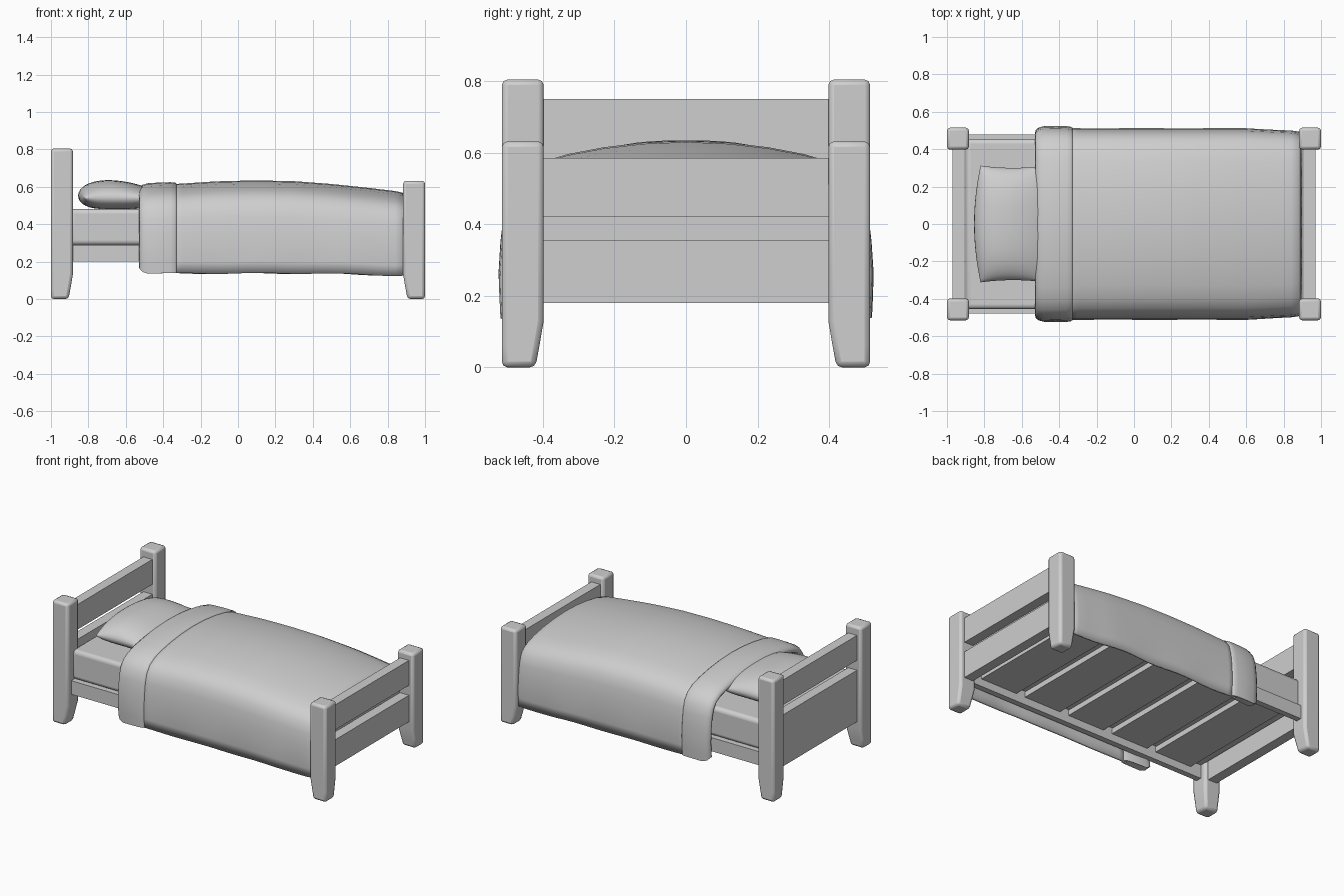
import bpy, bmesh, math
from mathutils import Vector

if "Cube" in bpy.data.objects:
    bpy.data.objects.remove(bpy.data.objects["Cube"])

grey = bpy.data.materials.new("plain grey")
grey.diffuse_color = (0.62, 0.62, 0.62, 1)
grey.use_nodes = True
grey.node_tree.nodes["Principled BSDF"].inputs["Base Color"].default_value = grey.diffuse_color


def finish(name, bm, bevel=0, segments=2, angle=40):
    bmesh.ops.remove_doubles(bm, verts=bm.verts, dist=1e-5)
    bmesh.ops.recalc_face_normals(bm, faces=bm.faces)
    me = bpy.data.meshes.new(name)
    bm.to_mesh(me)
    bm.free()
    ob = bpy.data.objects.new(name, me)
    bpy.context.collection.objects.link(ob)
    me.materials.append(grey)
    bpy.ops.object.select_all(action='DESELECT')
    ob.select_set(True)
    bpy.context.view_layer.objects.active = ob
    bpy.ops.object.shade_smooth_by_angle(angle=math.radians(angle))
    if bevel:
        mod = ob.modifiers.new("rounded edges", 'BEVEL')
        mod.width, mod.segments = bevel, segments
    return ob


def box(name, x, y, z, bevel=0.0, segments=2):
    bm = bmesh.new()
    bmesh.ops.create_cube(bm, size=1)
    for v in bm.verts:
        v.co = [(a + b) / 2 + c * (b - a) for (a, b), c in zip((x, y, z), v.co)]
    return finish(name, bm, bevel, segments)


def loft(rings, closed_ring=False, closed_path=False, caps=False):
    bm = bmesh.new()
    rows = [[bm.verts.new(p) for p in r] for r in rings]
    n, m = len(rows), len(rows[0])
    for i in range(n if closed_path else n - 1):
        for j in range(m if closed_ring else m - 1):
            a, b = rows[i], rows[(i + 1) % n]
            k = (j + 1) % m
            bm.faces.new((a[j], a[k], b[k], b[j]))
    if caps and closed_ring:
        bm.faces.new(rows[0])
        bm.faces.new(rows[-1])
    if caps and closed_path:
        bm.faces.new([r[0] for r in rows])
        bm.faces.new([r[-1] for r in rows])
    return bm


# Corner posts, tapering on their inner sides towards the foot
for sx, end, top in ((-1, "head", 0.805), (1, "foot", 0.632)):
    for sy, side in ((-1, "front"), (1, "back")):
        rings = []
        for z, w in ((0, 0.094), (0.06, 0.105), (0.13, 0.117), (top, 0.117)):
            xs, ys = (1 - w, 1), (0.515 - w, 0.515)
            rings.append([(sx * xs[a], sy * ys[b], z) for a, b in ((0, 0), (1, 0), (1, 1), (0, 1))])
        finish(f"{end}_post_{side}", loft(rings, closed_ring=True, caps=True), 0.016)

# Head and foot boards
for name, x, z in (("headboard_upper", (-0.97, -0.905), (0.585, 0.75)),
                   ("headboard_lower", (-0.97, -0.905), (0.18, 0.52)),
                   ("footboard_upper", (0.905, 0.97), (0.42, 0.585)),
                   ("footboard_lower", (0.905, 0.97), (0.18, 0.355))):
    box(name, x, (-0.42, 0.42), z)

# Side rails and broad base boards
for s, side in ((-1, "front"), (1, "back")):
    box(f"side_rail_{side}", (-0.92, 0.92), sorted((s * 0.44, s * 0.478)), (0.2, 0.29))
for i in range(5):
    x = -0.67 + 0.335 * i
    box(f"base_board_{i + 1}", (x - 0.135, x + 0.135), (-0.44, 0.44), (0.25, 0.285))

# Mattress
box("mattress", (-0.9, 0.9), (-0.455, 0.455), (0.288, 0.482), 0.025, 4)

# Pillow: two puffed sheets meeting at a seam
bm = bmesh.new()
N = 20
for s in (-1, 1):
    grid = []
    for i in range(N + 1):
        u = math.sin((i / N - 0.5) * math.pi)
        row = []
        for j in range(N + 1):
            v = math.sin((j / N - 0.5) * math.pi)
            x = -0.645 + u * (0.175 + 0.035 * (1 - v * v))
            y = v * (0.3 + 0.012 * u * u)
            puff = max(0, (1 - u * u) * (1 - abs(v) ** 3)) ** 0.5
            flat = max(0, (1 - u ** 4) * (1 - v ** 4)) ** 0.5
            z = 0.553 - 0.012 * v * v - 0.02 * u * (s > 0) * puff
            z += 0.08 * puff if s > 0 else -0.072 * flat
            row.append(bm.verts.new((x, y, z)))
        grid.append(row)
    for i in range(N):
        for j in range(N):
            bm.faces.new((grid[i][j], grid[i + 1][j], grid[i + 1][j + 1], grid[i][j + 1]))
finish("pillow", bm, angle=180)

# Blanket cross-section, half of it mirrored
half = [(0, .633), (.12, .628), (.23, .615), (.33, .596), (.4, .575), (.45, .545), (.482, .5),
        (.498, .44), (.507, .36), (.512, .27), (.509, .2), (.505, .137)]
section = [(-y, z) for y, z in reversed(half[1:])] + half
tops = [(-.55, .605), (-.35, .614), (-.1, .63), (.1, .634), (.3, .63), (.5, .615), (.7, .594), (.9, .57)]


def top_at(x):
    for (a, p), (b, q) in zip(tops, tops[1:]):
        if x <= b:
            t = (x - a) / (b - a)
            return p + (q - p) * t
    return tops[-1][1]


def ring(x, offset=0.0):
    # The hem drops slightly and the sides draw in towards the foot end
    hem = 0.137 - 0.012 * min(1, max(0, (x - 0.45) / 0.4))
    narrow = 1 - 0.03 * min(1, max(0, (x - 0.6) / 0.3))
    k = (top_at(x) - hem) / 0.496
    pts = [Vector((y * narrow, hem + (z - 0.137) * k)) for y, z in section]
    out = []
    for i, p in enumerate(pts):
        d = pts[min(i + 1, len(pts) - 1)] - pts[max(i - 1, 0)]
        q = p + Vector((-d.y, d.x)).normalized() * offset
        low = max(0, (0.3 - q.y) / 0.16)
        wave = 0.003 * math.sin(14 * x + (1 if p.x > 0 else 0)) * low
        out.append((x, q.x + wave * (1 if p.x > 0 else -1), q.y + wave))
    return out


# Blanket, turned in at the foot end
rings = [ring(-0.36 + 0.06 * i) for i in range(21)]
rings += [ring(0.88, -0.004), ring(0.892, -0.018), ring(0.898, -0.06)]
blanket = finish("blanket", loft(rings), angle=60)
mod = blanket.modifiers.new("thickness", 'SOLIDIFY')
mod.thickness = 0.015
mod.offset = -1

# Turned-over band at the head end of the blanket, with a rounded lower corner
band = [(-.328, -.012), (-.328, .001), (-.336, .007), (-.36, .011), (-.42, .012), (-.48, .011), (-.51, .004),
        (-.525, -.008), (-.528, -.02), (-.52, -.032), (-.49, -.036), (-.36, -.03)]
fold = []
for x, o in band:
    r = ring(x, o)
    lift = 0.03 * max(0, (-0.485 - x) / 0.043) ** 2
    r[0] = (x, r[0][1], r[0][2] + lift)
    r[-1] = (x, r[-1][1], r[-1][2] + lift)
    fold.append(r)
finish("blanket_fold", loft(fold, closed_path=True, caps=True), 0, angle=60)
